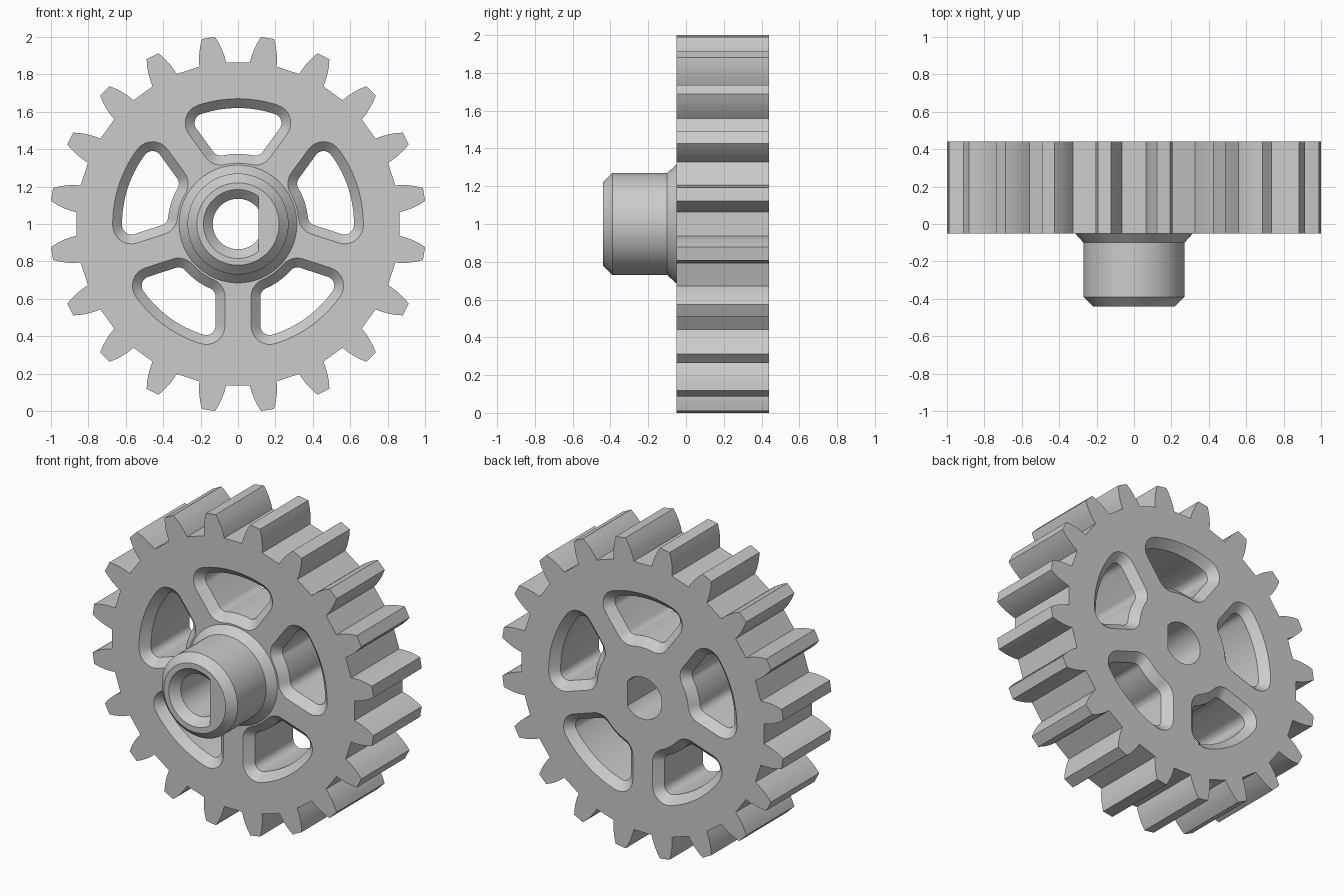
import bpy, bmesh
from math import sin, cos, asin, acos, pi, radians

cube = bpy.data.objects.get("Cube")
if cube:
    bpy.data.objects.remove(cube, do_unlink=True)

CENTRE_Z = 1.0
FRONT, BACK = -0.05, 0.44      # wheel faces
HUB_FRONT = -0.44
CHAMFER = 0.05

grey = bpy.data.materials.new("light_grey")
grey.use_nodes = True
grey.diffuse_color = (0.6, 0.6, 0.6, 1)
grey.node_tree.nodes["Principled BSDF"].inputs["Base Color"].default_value = (0.6, 0.6, 0.6, 1)


def polar(r, a):
    return r * cos(a), r * sin(a)


def arc(centre, r, start, end, steps):
    """Points along an arc, both ends included."""
    result = []
    for i in range(steps + 1):
        x, z = polar(r, start + (end - start) * i / steps)
        result.append((centre[0] + x, centre[1] + z))
    return result


def loft(name, sections):
    """Closed solid through outlines of equal point count, each at a depth y."""
    bm = bmesh.new()
    loops = [[bm.verts.new((x, y, z + CENTRE_Z)) for x, z in pts] for y, pts in sections]
    for a, b in zip(loops, loops[1:]):
        for i in range(len(a)):
            j = (i + 1) % len(a)
            bm.faces.new((a[i], a[j], b[j], b[i]))
    bm.faces.new(loops[0])
    bm.faces.new(loops[-1])
    bmesh.ops.recalc_face_normals(bm, faces=bm.faces)
    mesh = bpy.data.meshes.new(name)
    bm.to_mesh(mesh)
    bm.free()
    mesh.materials.append(grey)
    obj = bpy.data.objects.new(name, mesh)
    bpy.context.collection.objects.link(obj)
    return obj


def combine(target, other, operation):
    """Apply a boolean and discard the helper."""
    mod = target.modifiers.new(operation, 'BOOLEAN')
    mod.operation = operation
    mod.solver = 'EXACT'
    mod.object = other
    bpy.context.view_layer.objects.active = target
    bpy.ops.object.modifier_apply(modifier=mod.name)
    bpy.data.objects.remove(other, do_unlink=True)


# Toothed wheel
TEETH = 20
FLANK = [(0.866, 4.8), (0.90, 4.4), (0.94, 3.7), (0.975, 2.9), (1.0075, 2.0)]
rim = []
for t in range(TEETH):
    mid = 2 * pi * (t + 0.5) / TEETH
    rim += [polar(r, mid - radians(h)) for r, h in FLANK]
    rim += [polar(r, mid + radians(h)) for r, h in reversed(FLANK)]
gear = loft("gear_wheel", [(FRONT, rim), (BACK, rim)])


# Hub with flared foot and chamfered nose
def circle(r):
    return arc((0, 0), r, 0, 2 * pi, 72)[:-1]


hub = loft("hub", [(HUB_FRONT, circle(0.22)), (HUB_FRONT + CHAMFER, circle(0.27)),
                   (FRONT - CHAMFER, circle(0.27)), (FRONT, circle(0.315)),
                   (0.1, circle(0.315))])
combine(gear, hub, 'UNION')


# Bore with one flat side, countersunk at the front
def bore_outline(r, flat=0.11):
    a = acos(flat / r)
    return arc((0, 0), r, a, 2 * pi - a, 60)


bore = loft("bore_cutter", [(HUB_FRONT - 0.01, bore_outline(0.195)),
                            (HUB_FRONT + CHAMFER, bore_outline(0.135)),
                            (BACK + 0.1, bore_outline(0.135))])
combine(gear, bore, 'DIFFERENCE')

# Five windows between straight spokes, chamfered on both faces
SPOKES = 5
INNER, OUTER, HALF_SPOKE, FILLET = 0.375, 0.62, 0.12, 0.05


def window_outline(turn, grow):
    sector = 2 * pi / SPOKES
    r_in, r_out, f = INNER + FILLET, OUTER - FILLET, FILLET + grow
    a_in = asin((HALF_SPOKE + FILLET) / r_in)
    a_out = asin((HALF_SPOKE + FILLET) / r_out)
    half = arc(polar(r_in, a_in), f, a_in - pi, -pi / 2, 8)
    half += arc(polar(r_out, a_out), f, -pi / 2, a_out, 8)
    outer = arc((0, 0), OUTER + grow, a_out, sector - a_out, 16)[1:-1]
    inner = arc((0, 0), INNER - grow, sector - a_in, a_in, 10)[1:-1]
    c, s = cos(sector), sin(sector)
    mirrored = [(x * c + z * s, x * s - z * c) for x, z in reversed(half)]
    pts = half + outer + mirrored + inner
    c, s = cos(turn), sin(turn)
    return [(x * c - z * s, x * s + z * c) for x, z in pts]


for k in range(SPOKES):
    turn = -pi / 2 + 2 * pi * k / SPOKES
    wide = window_outline(turn, CHAMFER + 0.005)
    narrow = window_outline(turn, 0)
    cutter = loft("window_cutter", [(FRONT - 0.005, wide), (FRONT + CHAMFER, narrow),
                                    (BACK - CHAMFER, narrow), (BACK + 0.005, wide)])
    combine(gear, cutter, 'DIFFERENCE')

# Smooth the curved walls, keep the edges crisp
bpy.ops.object.select_all(action='DESELECT')
gear.select_set(True)
bpy.context.view_layer.objects.active = gear
bpy.ops.object.shade_smooth_by_angle(angle=radians(25))
